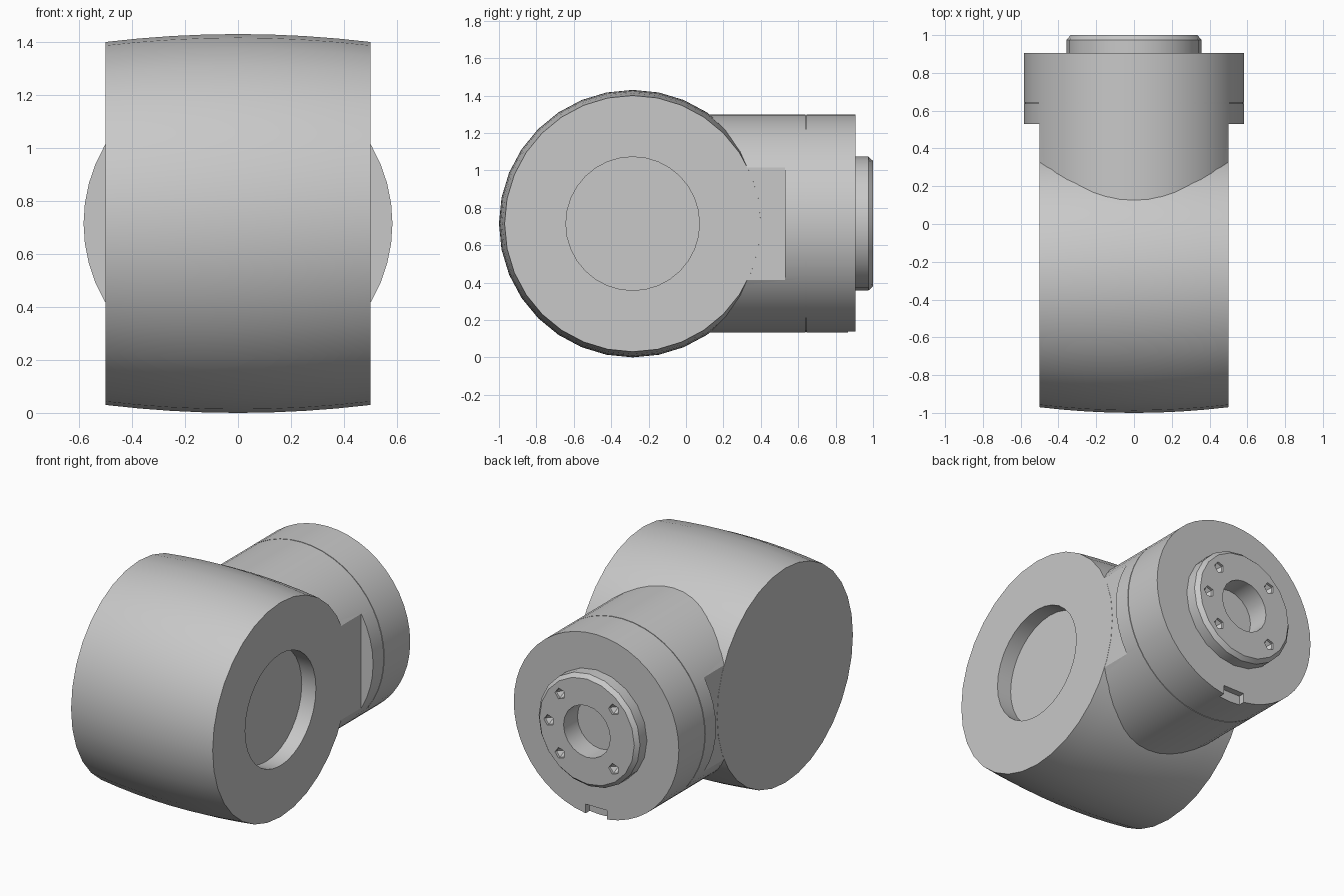
import bpy, bmesh
from math import pi, cos, sin, radians
from mathutils import Matrix, Vector

cube = bpy.data.objects.get("Cube")
if cube:
    bpy.data.objects.remove(cube, do_unlink=True)

grey = bpy.data.materials.new("plain_grey")
grey.use_nodes = True
COLOUR = (0.58, 0.58, 0.58, 1)
grey.diffuse_color = COLOUR
bsdf = next(n for n in grey.node_tree.nodes if n.type == 'BSDF_PRINCIPLED')
bsdf.inputs["Base Color"].default_value = COLOUR

ALONG_X = Matrix.Rotation(pi / 2, 4, 'Y')
ALONG_Y = Matrix.Rotation(-pi / 2, 4, 'X')
MID_Z = 0.715


def finish(name, bm):
    bmesh.ops.recalc_face_normals(bm, faces=bm.faces)
    mesh = bpy.data.meshes.new(name)
    bm.to_mesh(mesh)
    bm.free()
    mesh.materials.append(grey)
    obj = bpy.data.objects.new(name, mesh)
    bpy.context.collection.objects.link(obj)
    return obj


def lathe(name, profile, sides, turn, centre):
    """Turn (radius, distance) points around an axis through centre."""
    bm = bmesh.new()
    rings = []
    for r, d in profile:
        count = sides if r > 0 else 1
        rings.append([bm.verts.new((r * cos(2 * pi * i / sides),
                                    r * sin(2 * pi * i / sides), d)) for i in range(count)])
    for a, b in zip(rings, rings[1:]):
        for i in range(sides):
            j = (i + 1) % sides
            loop = [a[i % len(a)], a[j % len(a)], b[j % len(b)], b[i % len(b)]]
            bm.faces.new(list(dict.fromkeys(loop)))
    bm.transform(Matrix.Translation(centre) @ turn)
    return finish(name, bm)


def box(name, size, centre):
    bm = bmesh.new()
    bmesh.ops.create_cube(bm, size=1)
    bm.transform(Matrix.Translation(centre) @ Matrix.Diagonal((*size, 1)))
    return finish(name, bm)


def select(obj):
    bpy.ops.object.select_all(action='DESELECT')
    obj.select_set(True)
    bpy.context.view_layer.objects.active = obj


def cut(obj, cutters):
    for cutter in cutters:
        cutter.hide_render = True
        mod = obj.modifiers.new("cut", 'BOOLEAN')
        mod.operation = 'DIFFERENCE'
        mod.solver = 'EXACT'
        mod.object = cutter
        select(obj)
        bpy.ops.object.modifier_apply(modifier=mod.name)
        bpy.data.objects.remove(cutter, do_unlink=True)


# Barrel: slightly bulged drum with a shallow round recess in its +x end
steps = 8
bulge = [(0.715 - 0.03 * (2 * i / steps - 1) ** 2, i / steps - 0.5) for i in range(steps + 1)]
barrel = lathe("barrel", [(0, -0.5)] + bulge + [(0.357, 0.5), (0.357, 0.4), (0, 0.4)],
               32, ALONG_X, Vector((0, -0.285, MID_Z)))

# Neck: round housing with a fine seam and a socket for the cover
neck = lathe("neck", [(0, 0.1), (0.583, 0.1), (0.583, 0.638), (0.579, 0.638),
                      (0.579, 0.643), (0.583, 0.643), (0.583, 0.905), (0.3, 0.905),
                      (0.3, 0.8), (0, 0.8)], 48, ALONG_Y, Vector((0, 0, MID_Z)))
# Side flats where the neck meets the barrel, and the notch under the rim
flats = [box("flat_cutter", (0.2, 0.53, 1.4), (s * 0.599, 0.265, MID_Z)) for s in (-1, 1)]
notch = box("notch_cutter", (0.15, 0.08, 0.16), (0, 0.905, 0.115))
cut(neck, flats + [notch])

# Cover: chamfered disc with a central well and five screw pits
cover = lathe("end_cover", [(0, 0.84), (0.358, 0.84), (0.358, 0.975), (0.335, 1),
                            (0.165, 1), (0.165, 0.86), (0, 0.86)],
              20, ALONG_Y, Vector((0, 0, MID_Z)))
pits = []
for angle in (-135, -45, 0, 45, 135):
    a = radians(angle)
    spot = Vector((0.268 * cos(a), 1, MID_Z + 0.268 * sin(a)))
    pits.append(lathe("pit_cutter", [(0, -0.05), (0.036, -0.015), (0.036, 0.03), (0, 0.03)],
                      5, ALONG_Y, spot))
cut(cover, pits)

for part in (barrel, neck, cover):
    select(part)
    bpy.ops.object.shade_smooth_by_angle(angle=radians(30))
